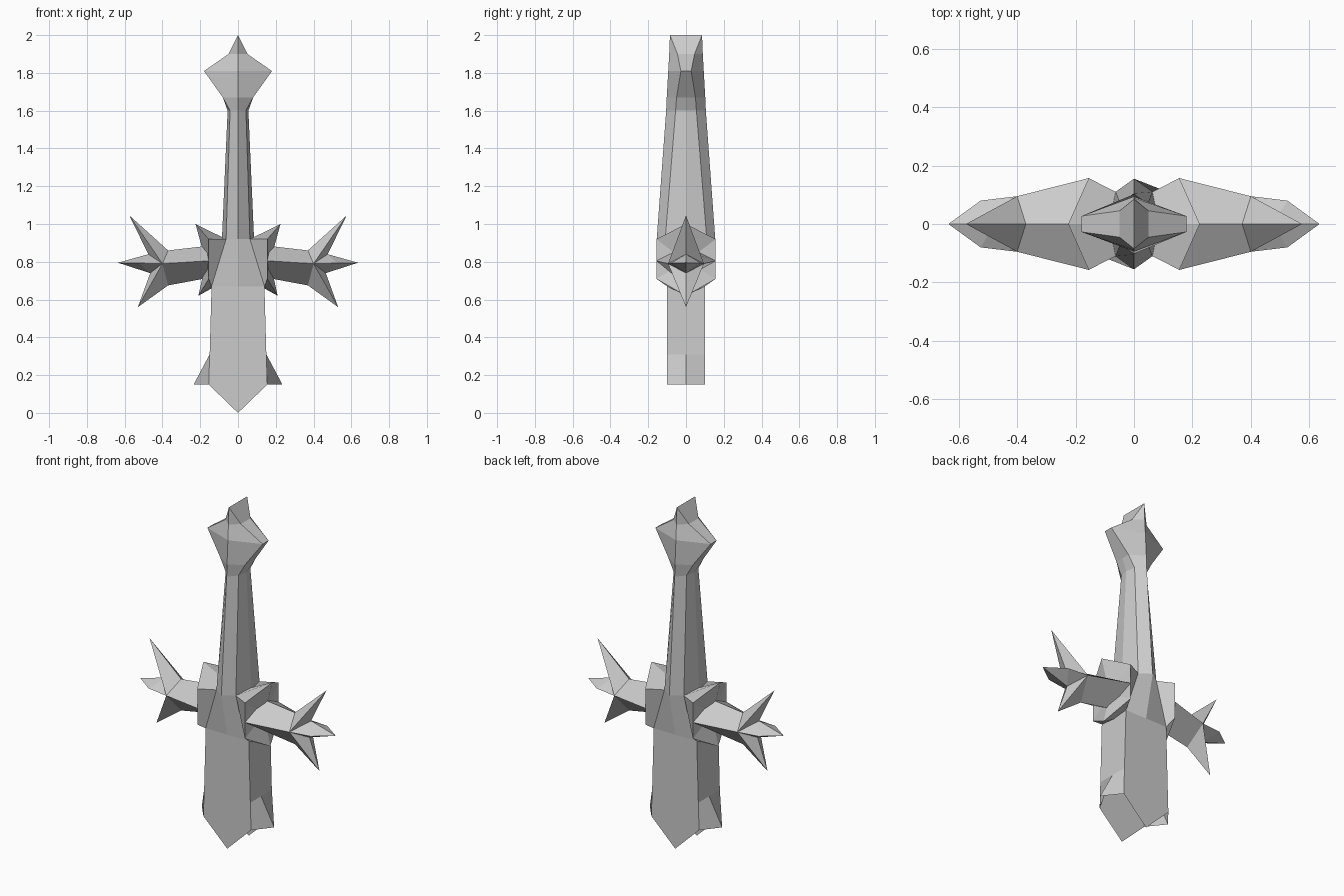
import bpy, bmesh


def build_mirrored(name, points, faces):
    """Mesh made from one front-right quarter, mirrored across x and y."""
    bm = bmesh.new()
    for sx in (1, -1):
        for sy in (1, -1):
            vs = [bm.verts.new((sx * x, sy * y, z)) for x, y, z in points]
            for f in faces:
                loop = f if sx * sy > 0 else f[::-1]
                bm.faces.new([vs[i] for i in loop])
    bmesh.ops.remove_doubles(bm, verts=bm.verts, dist=0.001)
    bmesh.ops.recalc_face_normals(bm, faces=bm.faces)
    mesh = bpy.data.meshes.new(name)
    bm.to_mesh(mesh)
    bm.free()
    obj = bpy.data.objects.new(name, mesh)
    bpy.context.collection.objects.link(obj)
    return obj


# Central shaft, open underneath: front ridge (y, z), corner (x, y), side x, height
rows = [
    (0.10, 0.00, 0.155, 0.10, 0.235, 0.15),   # pointed foot and side fins
    (0.10, 0.31, 0.150, 0.10, 0.150, 0.31),
    (0.10, 0.67, 0.140, 0.10, 0.140, 0.67),
    (0.155, 0.92, 0.063, 0.11, 0.085, 0.92),  # collar
    (0.105, 1.60, 0.042, 0.055, 0.055, 1.60),
    (0.102, 1.67, 0.080, 0.050, 0.080, 1.67),  # flared head
    (0.094, 1.81, 0.180, 0.027, 0.180, 1.81),
    (0.089, 1.90, 0.050, 0.045, 0.050, 1.90),
    (0.085, 2.00, 0.000, 0.085, 0.000, 2.00),
]
pts, faces = [], []
for ry, rz, cx, cy, sx, z in rows:
    pts += [(0, -ry, rz), (cx, -cy, z), (sx, 0, z)]
for r in range(len(rows) - 1):
    for c in range(2):
        a = 3 * r + c
        faces.append((a, a + 1, a + 4, a + 3))
build_mirrored("shaft", pts, faces)

# Spiked guard blocks either side of the collar
pts = [
    (0.063, -0.11, 0.92), (0.14, -0.10, 0.67),     # inner front edge
    (0.155, -0.157, 0.92), (0.155, -0.157, 0.71),  # outer front edge
    (0.225, 0, 1.0), (0.17, 0, 0.80), (0.21, 0, 0.62),
    (0.063, 0, 0.92), (0.12, 0, 0.67),
]
faces = [(0, 1, 3, 2), (0, 2, 4, 7), (2, 5, 4), (2, 3, 5), (3, 6, 5),
         (1, 8, 6, 3), (0, 7, 8, 1)]
build_mirrored("guard_blocks", pts, faces)

# Three-pointed wings: outline on the centre plane, joined to a front ridge
pts = [
    (0.155, 0, 0.885), (0.37, 0, 0.86), (0.575, 0, 1.045), (0.475, 0, 0.84),
    (0.635, 0, 0.795), (0.465, 0, 0.74), (0.53, 0, 0.56), (0.37, 0, 0.675),
    (0.155, 0, 0.715),
    (0.155, -0.157, 0.805), (0.40, -0.095, 0.79), (0.525, -0.08, 0.793),
]
faces = [(0, 9, 10, 1), (1, 10, 2), (2, 10, 3), (3, 10, 11), (3, 11, 4),
         (4, 11, 5), (5, 11, 10), (5, 10, 6), (6, 10, 7), (7, 10, 9, 8),
         (0, 8, 9)]
build_mirrored("star_wings", pts, faces)
